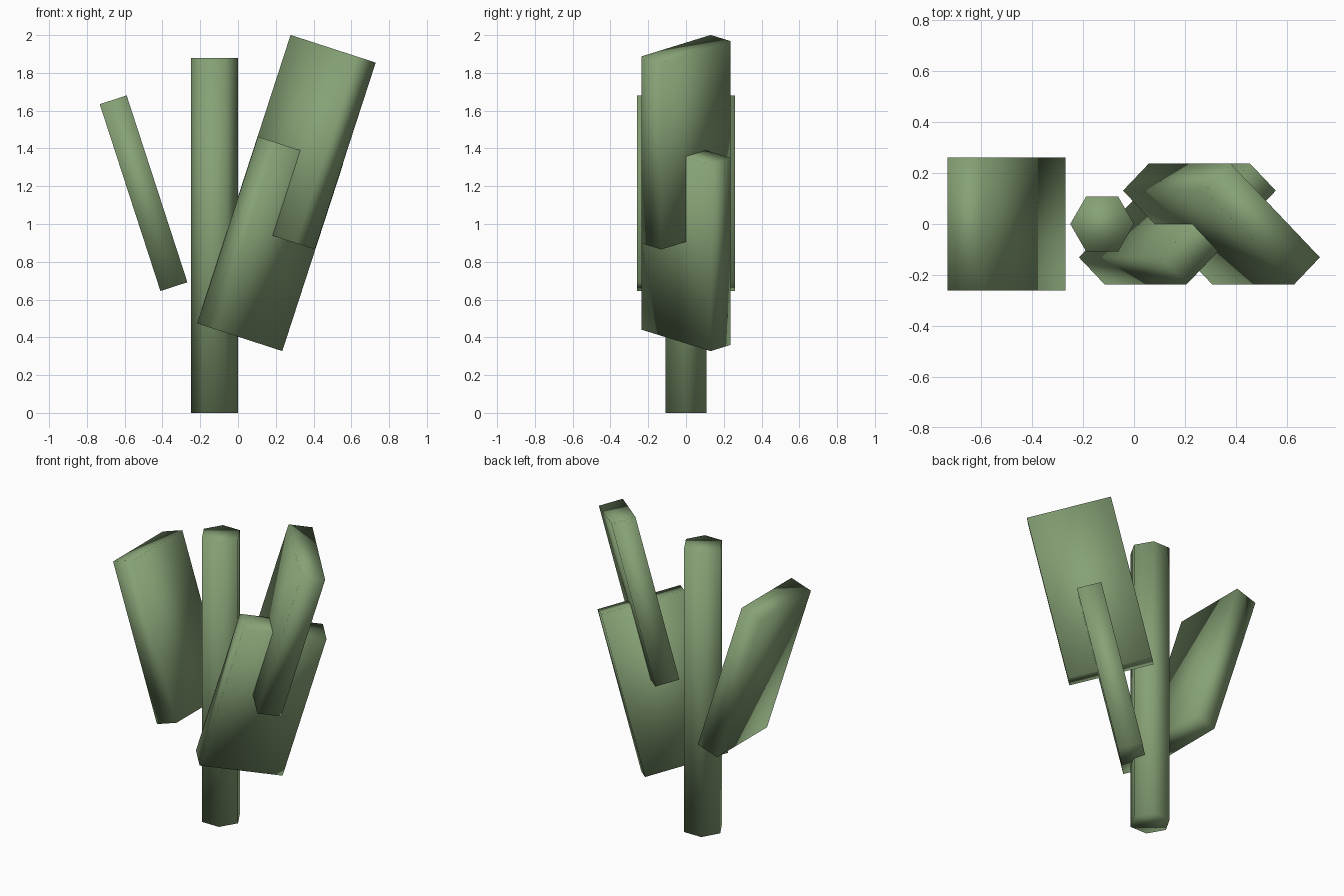
import bpy
from math import radians
from mathutils import Matrix

if "Cube" in bpy.data.objects:
    bpy.data.objects.remove(bpy.data.objects["Cube"])

green = bpy.data.materials.new("cactus_green")
green.diffuse_color = (0.24, 0.36, 0.18, 1)
green.use_nodes = True
green.node_tree.nodes["Principled BSDF"].inputs["Base Color"].default_value = green.diffuse_color


def finish(name):
    obj = bpy.context.object
    obj.name = name
    obj.data.materials.append(green)
    bpy.ops.object.shade_smooth()
    return obj


# Six-sided trunk, corners pointing along x
bpy.ops.mesh.primitive_cylinder_add(vertices=6, radius=0.125, depth=1.88)
trunk = finish("trunk")
trunk.matrix_world = Matrix.Translation((-0.125, 0, 0.94)) @ Matrix.Rotation(radians(90), 4, 'Z')

# Flat box pads: spun about their own length, then leaned sideways
pads = [
    ("left_pad", (-0.50, 0, 1.163), -18, 0),
    ("lower_right_pad", (0.17, 0, 0.895), 18, -45),
    ("upper_right_pad", (0.343, 0, 1.433), 18, 45),
]
for name, centre, lean, spin in pads:
    bpy.ops.mesh.primitive_cube_add(size=1)
    pad = finish(name)
    pad.data.transform(Matrix.Diagonal((0.15, 0.52, 1.04, 1)))
    pad.matrix_world = (Matrix.Translation(centre)
                        @ Matrix.Rotation(radians(lean), 4, 'Y')
                        @ Matrix.Rotation(radians(spin), 4, 'Z'))
